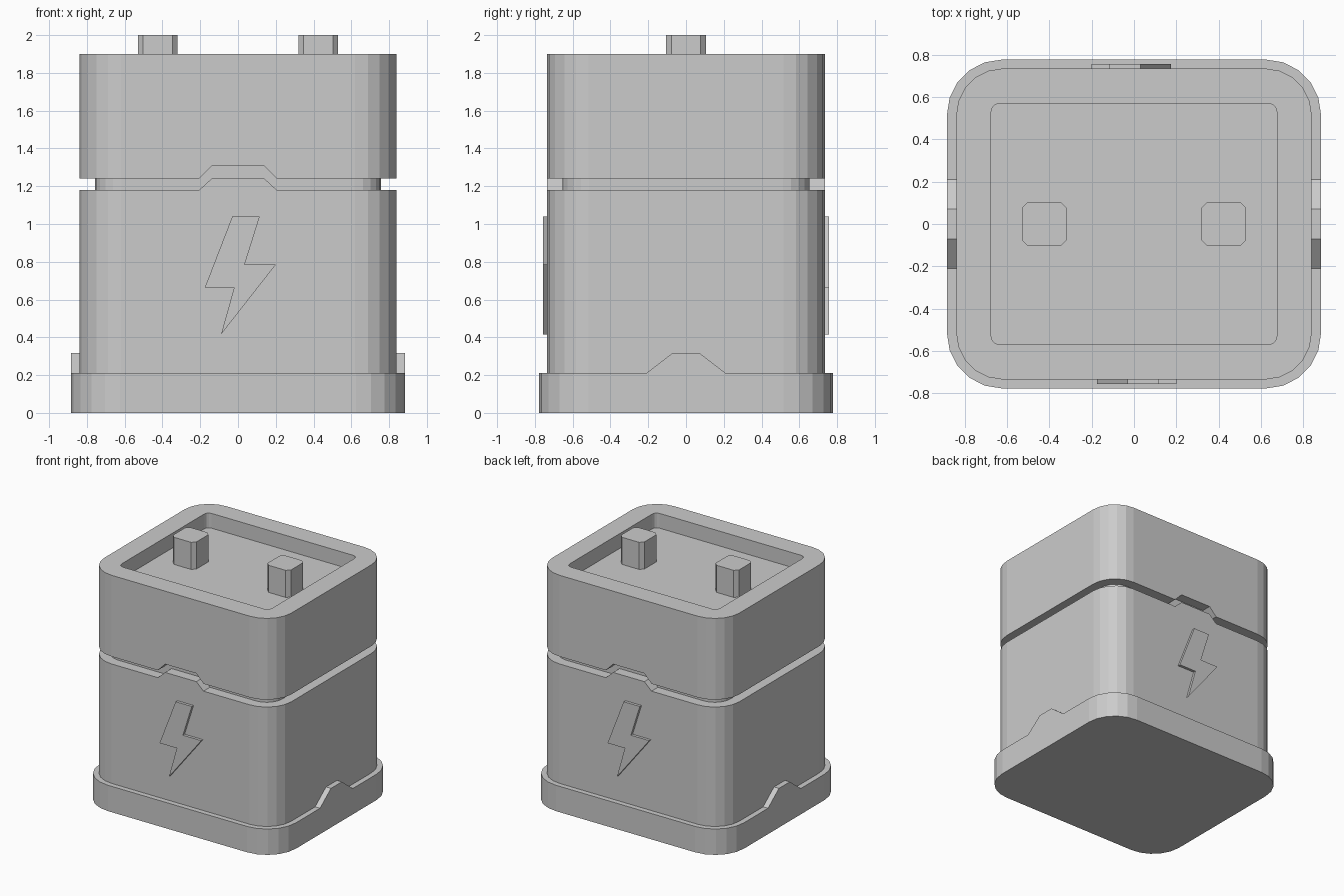
import bpy, bmesh, math
from mathutils import Vector

if "Cube" in bpy.data.objects:
    bpy.data.objects.remove(bpy.data.objects["Cube"])


def prism(name, pts, offset, direction):
    """Extrude a closed 3D outline along an axis into a solid."""
    bm = bmesh.new()
    face = bm.faces.new([bm.verts.new(Vector(p) + Vector(offset)) for p in pts])
    new = bmesh.ops.extrude_face_region(bm, geom=[face])["geom"]
    bmesh.ops.translate(bm, vec=direction,
                        verts=[g for g in new if isinstance(g, bmesh.types.BMVert)])
    bmesh.ops.recalc_face_normals(bm, faces=bm.faces)
    mesh = bpy.data.meshes.new(name)
    bm.to_mesh(mesh)
    bm.free()
    obj = bpy.data.objects.new(name, mesh)
    bpy.context.collection.objects.link(obj)
    return obj


def rounded_block(name, hx, hy, z0, z1, r, seg, cx=0):
    """Block with rounded vertical corners."""
    pts = []
    for q, (sx, sy) in enumerate(((1, 1), (-1, 1), (-1, -1), (1, -1))):
        for i in range(seg + 1):
            a = math.pi / 2 * (q + i / seg)
            pts.append((cx + sx * (hx - r) + r * math.cos(a),
                        sy * (hy - r) + r * math.sin(a), z0))
    return prism(name, pts, (0, 0, 0), (0, 0, z1 - z0))


def cut(obj, cutter):
    mod = obj.modifiers.new("cut", "BOOLEAN")
    mod.operation = "DIFFERENCE"
    mod.solver = "EXACT"
    mod.object = cutter
    cutter.hide_render = True
    cutter.hide_viewport = True


HX, HY = 0.84, 0.735

# Stacked casing
rounded_block("base", 0.884, 0.777, 0, 0.21, 0.26, 5)
rounded_block("lower_casing", HX, HY, 0.21, 1.18, 0.22, 5)
rounded_block("groove_core", HX - 0.082, HY - 0.082, 1.18, 1.24, 0.14, 5)
upper = rounded_block("upper_casing", HX, HY, 1.24, 1.9, 0.22, 5)

# Recessed top with two terminals
cut(upper, rounded_block("recess_cutter", 0.675, 0.57, 1.78, 2.1, 0.04, 3))
for side, x in (("left", -0.425), ("right", 0.425)):
    rounded_block(side + "_terminal", 0.105, 0.105, 1.78, 2.0, 0.028, 1, x)

bolt = [(-0.03, 1.04), (0.115, 1.04), (0.035, 0.785), (0.2, 0.785),
        (-0.09, 0.415), (-0.02, 0.665), (-0.175, 0.665)]
step = [(-0.205, 1.18), (-0.14, 1.24), (0.14, 1.24), (0.205, 1.18)]
notch = [(-0.205, 1.2), (-0.205, 1.24), (-0.14, 1.307),
         (0.14, 1.307), (0.205, 1.24), (0.205, 1.2)]
tab = [(-0.21, 0.21), (-0.07, 0.318), (0.07, 0.318), (0.21, 0.21)]

# Front and back: lightning emblem, groove step and matching notch
for side, s in (("front", 1), ("back", -1)):
    def wall(p):
        return [(s * x, 0, z) for x, z in p]
    prism(side + "_lightning_emblem", wall(bolt), (0, -s * (HY - 0.01), 0), (0, -s * 0.032, 0))
    prism(side + "_groove_step", wall(step), (0, -s * (HY - 0.082), 0), (0, -s * 0.082, 0))
    cut(upper, prism(side + "_notch_cutter", wall(notch),
                     (0, -s * (HY - 0.082), 0), (0, -s * 0.2, 0)))

# Left and right: raised tabs on the base rim
for side, s in (("right", 1), ("left", -1)):
    prism(side + "_base_tab", [(0, y, z) for y, z in tab],
          (s * (HX - 0.01), 0, 0), (s * 0.054, 0, 0))
